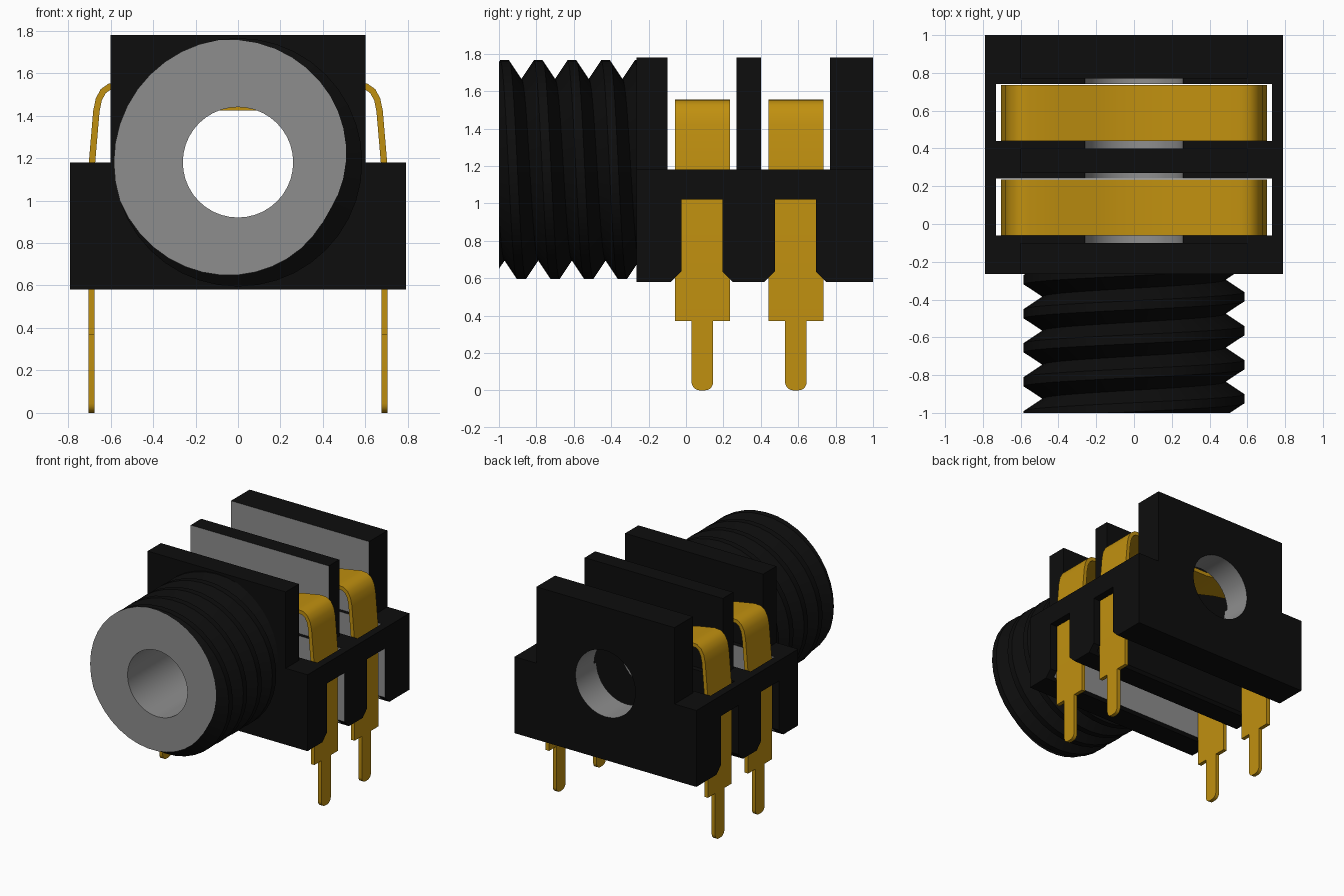
import bpy, bmesh, math

cube = bpy.data.objects.get("Cube")
if cube:
    bpy.data.objects.remove(cube, do_unlink=True)


def material(name, rgb, metallic=0.0):
    m = bpy.data.materials.new(name)
    m.use_nodes = True
    m.diffuse_color = (*rgb, 1)
    m.node_tree.nodes["Principled BSDF"].inputs["Base Color"].default_value = (*rgb, 1)
    return m


BLACK = material("black plastic", (0.004, 0.004, 0.004))
GREY = material("grey plastic", (0.27, 0.27, 0.27))
GOLD = material("gold metal", (0.53, 0.28, 0.005))

AXIS_Z, BORE, SIDES = 1.18, 0.26, 40
FRONT, FLANGE = -1.0, -0.265


def make_object(name, bm, mats):
    bmesh.ops.recalc_face_normals(bm, faces=bm.faces)
    me = bpy.data.meshes.new(name)
    bm.to_mesh(me)
    bm.free()
    ob = bpy.data.objects.new(name, me)
    bpy.context.collection.objects.link(ob)
    for m in mats:
        me.materials.append(m)
    return ob


def add_prism(bm, outline, axis, a, b):
    """Extrude a 2D outline along x (outline is y,z) or y (outline is x,z)."""
    def place(p, t):
        return (t, p[0], p[1]) if axis == "x" else (p[0], t, p[1])
    lo = [bm.verts.new(place(p, a)) for p in outline]
    hi = [bm.verts.new(place(p, b)) for p in outline]
    bm.faces.new(lo)
    bm.faces.new(hi[::-1])
    n = len(outline)
    for i in range(n):
        j = (i + 1) % n
        bm.faces.new((lo[i], lo[j], hi[j], hi[i]))


def prism(name, outline, axis, a, b, mats):
    bm = bmesh.new()
    add_prism(bm, outline, axis, a, b)
    return make_object(name, bm, mats)


def rect(x0, x1, z0, z1):
    return [(x0, z0), (x1, z0), (x1, z1), (x0, z1)]


def ring_dir(i):
    a = 2 * math.pi * i / SIDES
    return -math.cos(a), math.sin(a)


def smooth(ob):
    bpy.ops.object.select_all(action="DESELECT")
    ob.select_set(True)
    bpy.context.view_layer.objects.active = ob
    bpy.ops.object.shade_smooth_by_angle(angle=math.radians(30))


def cut(ob, cutter):
    mod = ob.modifiers.new("cut", "BOOLEAN")
    mod.operation, mod.solver, mod.object = "DIFFERENCE", "EXACT", cutter
    bpy.context.view_layer.objects.active = ob
    bpy.ops.object.modifier_apply(modifier=mod.name)
    bpy.data.objects.remove(cutter, do_unlink=True)


# Housing: stepped block with contact slots, pin windows and a bore
half = [(0.79, 0.58), (0.79, 1.18), (0.60, 1.18), (0.60, 1.78)]
body = prism("housing", half + [(-x, z) for x, z in reversed(half)],
             "y", FLANGE, 1.0, [BLACK])
bore = [(BORE * x, AXIS_Z + BORE * z) for x, z in map(ring_dir, range(SIDES))]
cut(body, prism("bore_cutter", bore, "y", -0.5, 1.5, []))
for off in (0.0, 0.5):
    cut(body, prism("slot_cutter", rect(-1, 1, 1.18, 2), "y", off - 0.10, off + 0.27, []))
    cut(body, prism("deep_cutter", rect(-0.73, 0.73, 0.4, 1.3), "y", off - 0.06, off + 0.24, []))
    window = [(-0.08, 0.4), (-0.08, 0.58), (-0.025, 0.635), (-0.025, 1.02),
              (0.195, 1.02), (0.195, 0.635), (0.25, 0.58), (0.25, 0.4)]
    cut(body, prism("window_cutter", [(y + off, z) for y, z in window], "x", -1, 1, []))

# Grey lining: bore and the slot walls that face forward
body.data.materials.clear()
body.data.materials.append(BLACK)
body.data.materials.append(GREY)
for f in body.data.polygons:
    c, n = f.center, f.normal
    in_bore = abs(n.y) < 0.1 and all(
        abs(math.hypot(body.data.vertices[v].co.x,
                       body.data.vertices[v].co.z - AXIS_Z) - BORE) < 0.004
        for v in f.vertices)
    slot_wall = n.y < -0.9 and c.y > 0
    front_lining = n.y > 0.9 and abs(c.y + 0.06) < 0.005
    f.material_index = 1 if in_bore or slot_wall or front_lining else 0
smooth(body)

# Threaded barrel: helical rows clipped between the front end and the flange
PITCH, CREST, ROOT, FLAT = 0.18, 0.585, 0.485, 0.024


def thread_radius(y, i):
    crest = -1.015 + PITCH * i / SIDES
    d = abs((y - crest + PITCH / 2) % PITCH - PITCH / 2)
    return CREST - (CREST - ROOT) * max(0, d - FLAT) / (PITCH / 2 - FLAT)


bm = bmesh.new()
shared = {}


def vert(r, y, i):
    dx, dz = ring_dir(i)
    co = (r * dx, y, AXIS_Z + r * dz)
    key = tuple(round(v, 4) + 0.0 for v in co)
    if key not in shared:
        shared[key] = bm.verts.new(co)
    return shared[key]


columns = []
for i in range(SIDES + 1):
    col = [vert(BORE, FLANGE, i), vert(BORE, FRONT, i), vert(thread_radius(FRONT, i), FRONT, i)]
    for k in range(-2, 6):
        for step in (-FLAT, FLAT, PITCH / 2):
            y = -1.015 + PITCH * (k + i / SIDES) + step
            y = min(max(y, FRONT), FLANGE)
            col.append(vert(thread_radius(y, i), y, i))
    columns.append(col)
for a, b in zip(columns, columns[1:]):
    for r in range(len(a) - 1):
        quad = list(dict.fromkeys((a[r], a[r + 1], b[r + 1], b[r])))
        if len(quad) > 2 and not bm.faces.get(quad):
            face = bm.faces.new(quad)
            face.material_index = 1 if r < 2 else 0
barrel = make_object("threaded_barrel", bm, [BLACK, GREY])
smooth(barrel)

# Contacts: sprung strap over each slot, with a rounded solder tip on each leg
strap = [(-0.69, 0.37), (-0.69, 1.15), (-0.667, 1.42), (-0.656, 1.475), (-0.635, 1.515),
         (-0.605, 1.536), (-0.56, 1.54), (-0.4, 1.512), (-0.2, 1.458), (-0.09, 1.44)]
strap += [(-x, z) for x, z in reversed(strap)]
THICK = 0.03


def offset_path(path, d):
    out = []
    for i, (x, z) in enumerate(path):
        p, q = path[max(i - 1, 0)], path[min(i + 1, len(path) - 1)]
        tx, tz = q[0] - p[0], q[1] - p[1]
        length = math.hypot(tx, tz)
        out.append((x - tz / length * d, z + tx / length * d))
    return out


outline = offset_path(strap, THICK / 2) + offset_path(strap, -THICK / 2)[::-1]
for name, off in (("front_contact", 0.0), ("rear_contact", 0.5)):
    mid, w, r = 0.0875 + off, 0.058, 0.045
    bm = bmesh.new()
    add_prism(bm, outline, "y", mid - 0.1475, mid + 0.1475)
    tip = [(mid + w, 0.37), (mid - w, 0.37)]
    for centre, start in ((mid - w + r, 180), (mid + w - r, 270)):
        for s in range(6):
            a = math.radians(start + 18 * s)
            tip.append((centre + r * math.cos(a), r + r * math.sin(a)))
    for side in (-0.69, 0.69):
        add_prism(bm, tip, "x", side - THICK / 2, side + THICK / 2)
    smooth(make_object(name, bm, [GOLD]))
